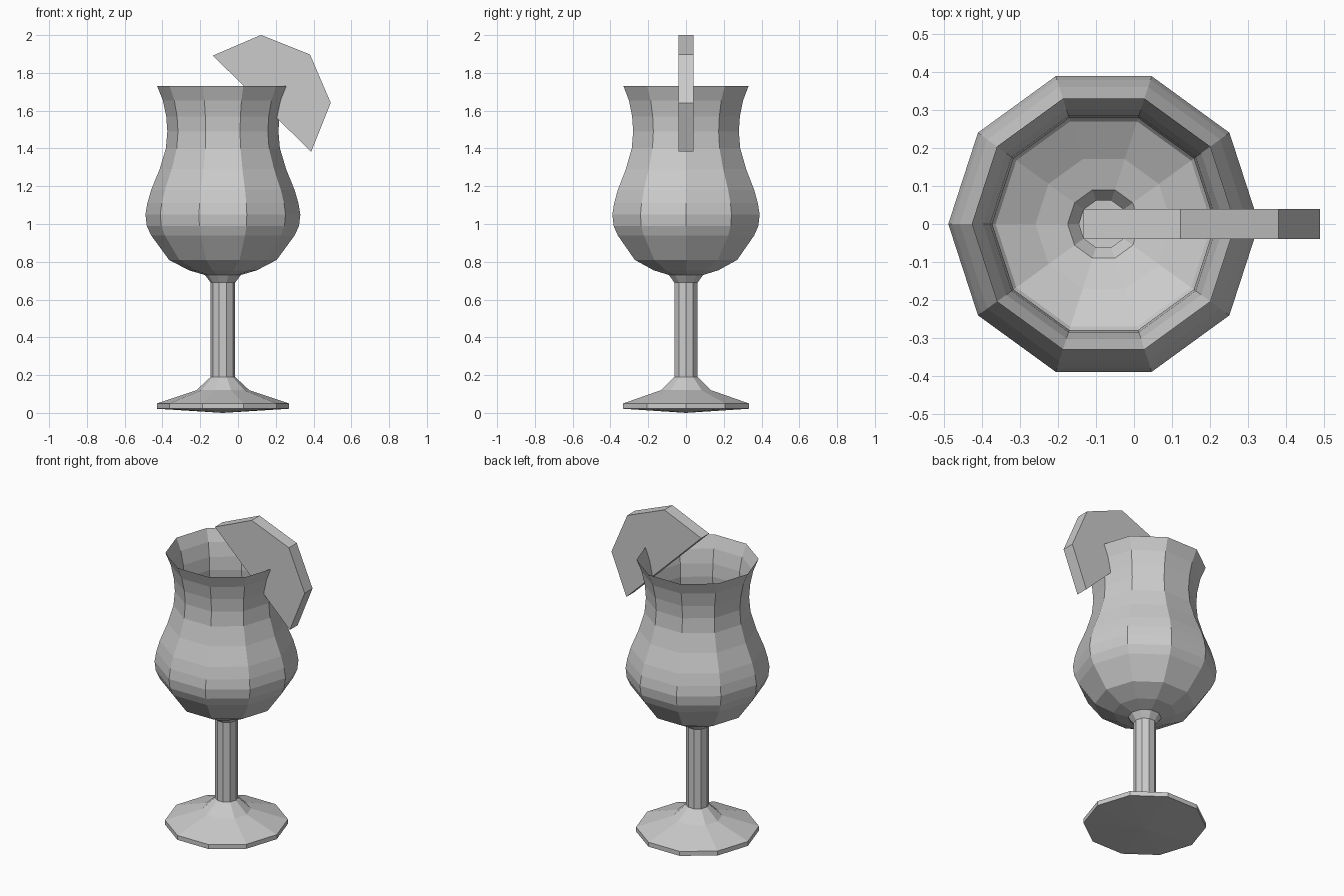
import bpy, bmesh
from math import cos, sin, pi, radians

if "Cube" in bpy.data.objects:
    bpy.data.objects.remove(bpy.data.objects["Cube"])

SIDES = 10
AXIS_X = -0.08


def finish(name, bm):
    bmesh.ops.recalc_face_normals(bm, faces=bm.faces)
    mesh = bpy.data.meshes.new(name)
    bm.to_mesh(mesh)
    bm.free()
    obj = bpy.data.objects.new(name, mesh)
    bpy.context.collection.objects.link(obj)
    return obj


# Thin-walled goblet: one profile (radius, height) turned into a ten-sided lathe
profile = [(0.35, 0.022), (0.35, 0.05), (0.14, 0.12), (0.065, 0.19),
           (0.065, 0.69), (0.095, 0.73), (0.18, 0.755), (0.285, 0.81),
           (0.38, 0.94), (0.403, 0.99), (0.41, 1.05), (0.40, 1.11),
           (0.38, 1.18), (0.335, 1.29), (0.302, 1.40), (0.294, 1.49),
           (0.30, 1.57), (0.318, 1.655), (0.348, 1.73)]

bm = bmesh.new()
rings = [[bm.verts.new((AXIS_X + r * cos(2 * pi * i / SIDES),
                        r * sin(2 * pi * i / SIDES), z)) for i in range(SIDES)]
         for r, z in profile]
for low, high in zip(rings, rings[1:]):
    for i in range(SIDES):
        j = (i + 1) % SIDES
        bm.faces.new((low[i], low[j], high[j], high[i]))
# Slightly domed underside of the foot
tip = bm.verts.new((AXIS_X, 0, 0))
for i in range(SIDES):
    bm.faces.new((tip, rings[0][(i + 1) % SIDES], rings[0][i]))
finish("cocktail_glass", bm)

# Fruit slice: half octagon tilted over the rim, extruded across y
bm = bmesh.new()
outline = []
for k in range(5):
    a = radians(-44.3 + 45 * k)
    outline.append(bm.verts.new((0.127 + 0.364 * cos(a), -0.039, 1.637 + 0.364 * sin(a))))
face = bm.faces.new(outline)
ext = bmesh.ops.extrude_face_region(bm, geom=[face])
bmesh.ops.translate(bm, vec=(0, 0.078, 0),
                    verts=[g for g in ext["geom"] if isinstance(g, bmesh.types.BMVert)])
finish("fruit_slice", bm)
